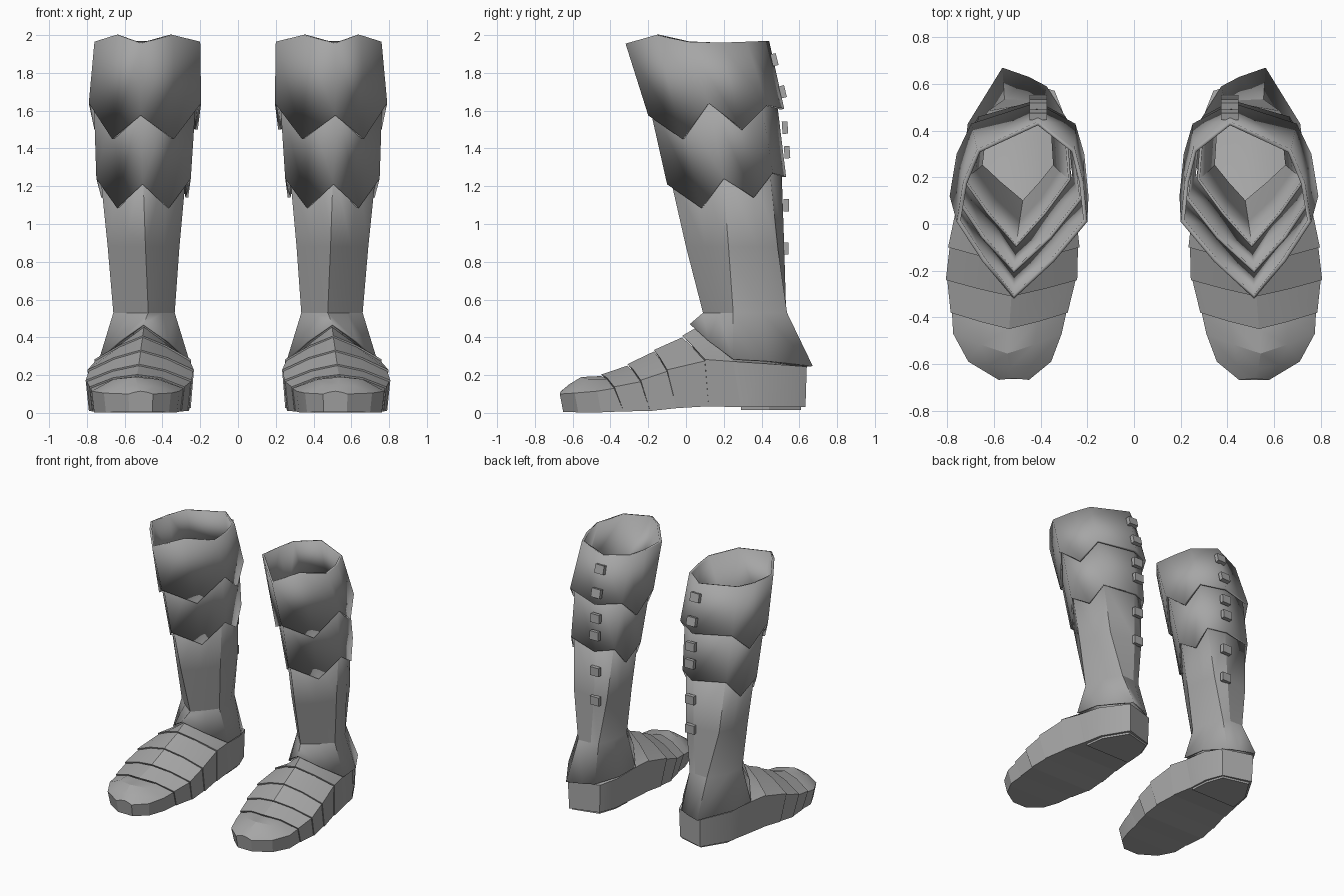
import bpy, bmesh, math
from mathutils import Vector, Matrix

if "Cube" in bpy.data.objects:
    bpy.data.objects.remove(bpy.data.objects["Cube"])

leather = bpy.data.materials.new("grey leather")
leather.diffuse_color = (0.38, 0.38, 0.38, 1)
leather.use_nodes = True
leather.node_tree.nodes["Principled BSDF"].inputs["Base Color"].default_value = leather.diffuse_color


def lerp(a, b, t):
    return a + (b - a) * t


def finish(name, bm, thickness=0):
    """Make a mirrored object (left and right boot) from a bmesh."""
    mesh = bpy.data.meshes.new(name)
    bm.to_mesh(mesh)
    bm.free()
    mesh.materials.append(leather)
    ob = bpy.data.objects.new(name, mesh)
    bpy.context.collection.objects.link(ob)
    bpy.ops.object.select_all(action='DESELECT')
    ob.select_set(True)
    bpy.context.view_layer.objects.active = ob
    bpy.ops.object.shade_smooth_by_angle(angle=math.radians(22))
    if thickness:
        s = ob.modifiers.new("thickness", 'SOLIDIFY')
        s.thickness, s.offset = thickness, -1
    m = ob.modifiers.new("other boot", 'MIRROR')
    m.use_mirror_merge = False
    return ob


def loft(name, rings, caps=False, thickness=0):
    bm = bmesh.new()
    vs = [[bm.verts.new(p) for p in r] for r in rings]
    n = len(vs[0])
    for a, b in zip(vs, vs[1:]):
        for i in range(n):
            j = (i + 1) % n
            bm.faces.new((a[i], b[i], b[j], a[j]))
    if caps:
        bm.faces.new(vs[0])
        bm.faces.new(vs[-1][::-1])
        bmesh.ops.recalc_face_normals(bm, faces=bm.faces)
    return finish(name, bm, thickness)


def leg_ring(xf, xb, xi, xo, ys, zs, k=0.25, skew=0):
    """Ten-point ring: front ridge, four points per side, back."""
    def side(xs, s):
        xx = (lerp(xf, xs, 0.55), xs, lerp(xs, xb, 0.08), lerp(xs, xb, k))
        return [(x, ys[i + 1] + (s * skew if i == 3 else 0), zs[i + 1])
                for i, x in enumerate(xx)]
    return ([(xf, ys[0], zs[0])] + side(xo, 1) + [(xb, ys[5], zs[5])]
            + side(xi, -1)[::-1])


# Upper cuff with a zigzag hem
loft("upper_cuff", [
    leg_ring(.515, .41, .2, .76, (-.32, -.16, .01, .18, .32, .44), (1.955, 2, 1.965, 1.96, 1.965, 1.97)),
    leg_ring(.515, .42, .195, .79, (-.2, -.02, .12, .3, .43, .52), (1.575, 1.45, 1.64, 1.5, 1.63, 1.61)),
], thickness=0.018)

# Lower cuff tucked under the upper one
loft("lower_cuff", [
    leg_ring(.515, .41, .22, .765, (-.21, -.06, .11, .25, .39, .475), (1.7,) * 6),
    leg_ring(.505, .42, .25, .75, (-.1, .08, .2, .36, .46, .53), (1.21, 1.085, 1.24, 1.14, 1.27, 1.25)),
], thickness=0.015)

# Shin tube flaring over the ankle
loft("shin", [
    leg_ring(.505, .42, .27, .735, (-.1, .045, .19, .34, .44, .505), (1.32,) * 6),
    leg_ring(.49, .43, .31, .69, (0, .1, .225, .38, .485, .52), (.88,) * 6),
    leg_ring(.475, .45, .335, .66, (.09, .17, .25, .4, .525, .53), (.53,) * 6, .5, .01),
    leg_ring(.5, .45, .26, .735, (.02, .12, .25, .43, .63, .63), (.47, .38, .285, .275, .25, .25), .6, .04),
], thickness=0.012)


def foot_ring(yb, ye, yr, xi, xo, zb, ze, zr, bulge=.65, skew=0, grow=0):
    """Slanted foot section: sole, side edges, shoulders and top ridge."""
    xr = lerp(xi, xo, .5)
    ys, zs = lerp(ye, yr, .55), lerp(ze, zr, bulge)
    pts = [(lerp(xo, xr, .06), yb, zb), (xo, ye, ze), (lerp(xo, xr, .5), ys, zs), (xr, yr, zr),
           (lerp(xi, xr, .5), ys, zs), (xi, ye, ze), (lerp(xi, xr, .06), yb, zb)]
    return [(x + grow * (x - xr) * 3, y + skew * (x - xr), z + (grow if z > zb else 0))
            for x, y, z in pts]


# Rounded toe cap
stations = [
    (-.33, -.38, -.45, .29, .78, .008, .13, .195, .75),
    (-.19, -.24, -.31, .25, .80, .01, .165, .25),
    (-.05, -.10, -.17, .24, .79, .025, .22, .325, .62),
    (.12, .10, -.02, .255, .755, .035, .275, .40, .58),
    (.29, .25, .06, .275, .72, .03, .272, .455, .55),
]
loft("toe_cap", [
    foot_ring(-.65, -.668, -.662, .45, .58, .005, .10, .115),
    foot_ring(-.57, -.59, -.62, .355, .71, .003, .105, .15, .8),
    foot_ring(-.45, -.47, -.555, .31, .775, .003, .115, .19, .85),
    foot_ring(*stations[0]),
], caps=True)

# Overlapping plates over the instep
for i, (a, b) in enumerate(zip(stations, stations[1:])):
    loft("instep_plate_%d" % (i + 1), [foot_ring(*a, grow=.008), foot_ring(*b)], caps=True)

# Heel block
loft("heel", [
    foot_ring(*stations[-1]),
    foot_ring(.44, .43, .40, .285, .69, .03, .26, .28),
    foot_ring(.60, .605, .605, .34, .57, .03, .245, .245, skew=.3),
], caps=True)

# Thin heel tap under the foot
tap = [(.30, .29), (.68, .29), (.66, .44), (.555, .61), (.355, .56), (.31, .43)]
loft("heel_tap", [[(x, y, z) for x, y in tap] for z in (.04, .015)], caps=True)

# Row of small fastening studs down the back
for i, (y, z, tilt) in enumerate([(.468, 1.87, 14), (.512, 1.70, 14), (.524, 1.51, 4),
                                  (.535, 1.38, 4), (.53, 1.10, 0), (.527, .87, 0)]):
    bm = bmesh.new()
    bmesh.ops.create_cube(bm, size=1, matrix=Matrix.Translation((.41, y, z))
                          @ Matrix.Rotation(math.radians(tilt), 4, 'X')
                          @ Matrix.Diagonal((.075, .03, .065, 1)))
    finish("back_stud_%d" % (i + 1), bm)
